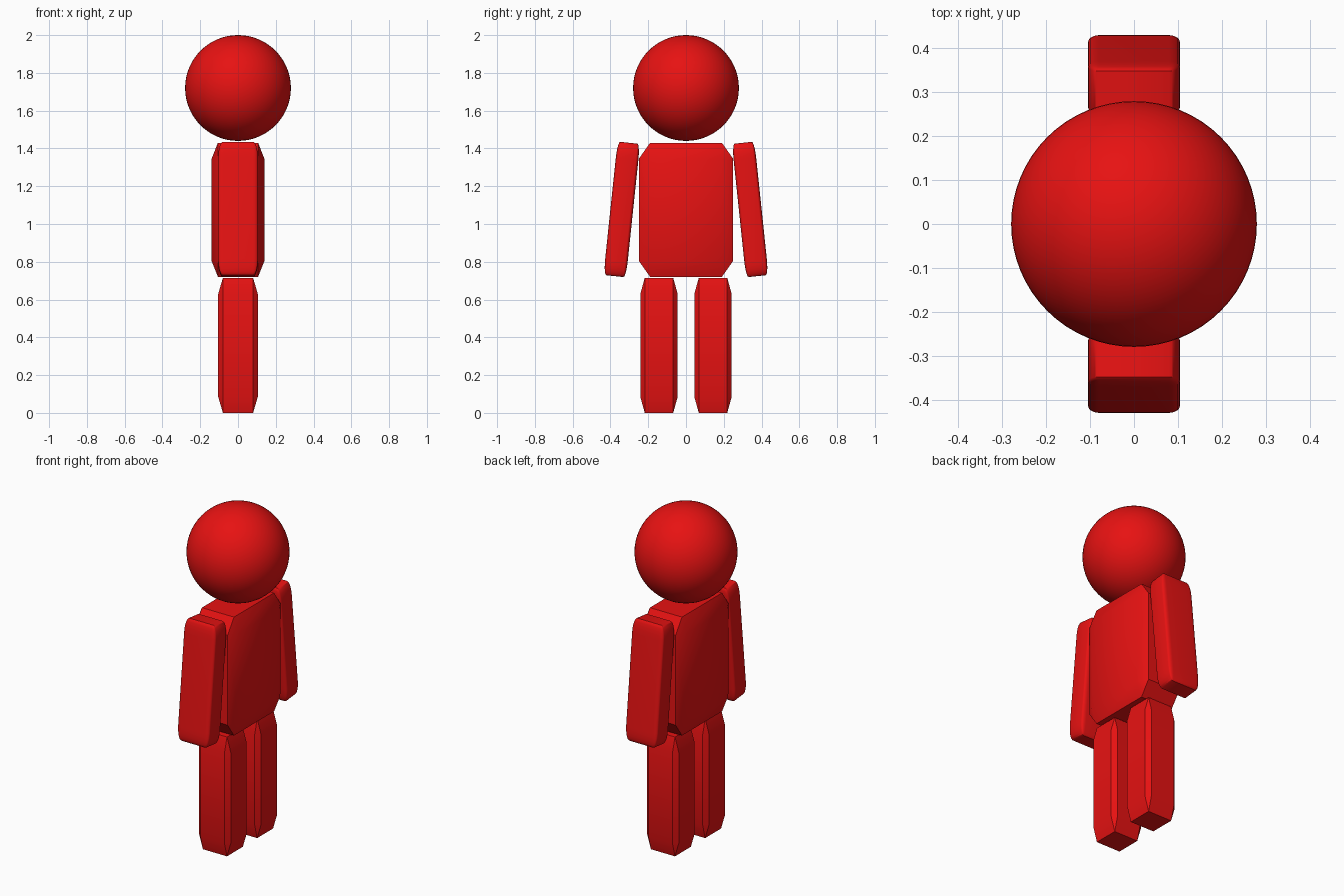
import bpy
import bmesh
import math
from mathutils import Matrix

if "Cube" in bpy.data.objects:
    bpy.data.objects.remove(bpy.data.objects["Cube"])

red = bpy.data.materials.new("red")
red.diffuse_color = (0.8, 0.006, 0.006, 1)
red.use_nodes = True
red.node_tree.nodes["Principled BSDF"].inputs["Base Color"].default_value = red.diffuse_color


def add_object(name, bm, location, tilt=0.0):
    mesh = bpy.data.meshes.new(name)
    bmesh.ops.recalc_face_normals(bm, faces=bm.faces)
    bm.to_mesh(mesh)
    bm.free()
    mesh.materials.append(red)
    ob = bpy.data.objects.new(name, mesh)
    bpy.context.collection.objects.link(ob)
    ob.location = location
    ob.rotation_euler.x = tilt
    return ob


def smooth(ob, degrees):
    bpy.ops.object.select_all(action='DESELECT')
    ob.select_set(True)
    bpy.context.view_layer.objects.active = ob
    bpy.ops.object.shade_smooth_by_angle(angle=math.radians(degrees))


def block(name, size, location, segments=1, tilt=0.0):
    """Unit cube with bevelled edges, stretched so the bevels stretch too."""
    bm = bmesh.new()
    bmesh.ops.create_cube(bm, size=1)
    bmesh.ops.bevel(bm, geom=bm.edges[:], offset=0.12, segments=segments,
                    profile=0.5, affect='EDGES')
    bmesh.ops.transform(bm, matrix=Matrix.Diagonal((*size, 1)), verts=bm.verts)
    ob = add_object(name, bm, location, tilt)
    smooth(ob, 30)
    return ob


# Head
bm = bmesh.new()
bmesh.ops.create_uvsphere(bm, u_segments=64, v_segments=32, radius=0.28)
smooth(add_object("head", bm, (0, 0, 1.72)), 40)

# Torso
block("torso", (0.28, 0.5, 0.71), (0, 0, 1.075))

# Legs, and arms leaning outwards at the bottom
for side, label in ((1, "right"), (-1, "left")):
    block(label + "_leg", (0.21, 0.198, 0.715), (0, side * 0.143, 0.3575))
    block(label + "_arm", (0.21, 0.12, 0.71), (0, side * 0.34, 1.077),
          segments=5, tilt=side * math.radians(6))
